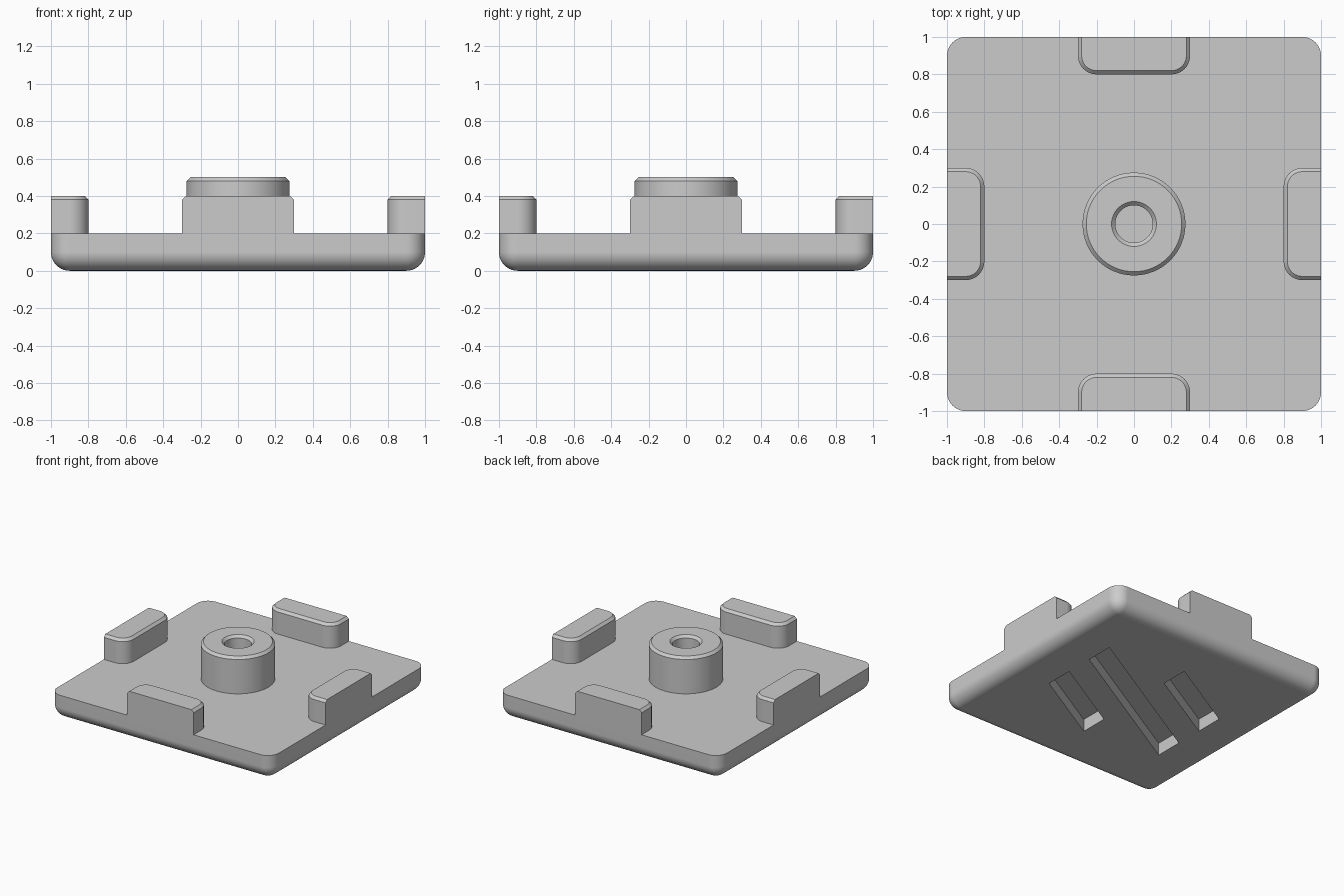
import bpy, bmesh, math
from mathutils import Matrix, Vector

if "Cube" in bpy.data.objects:
    bpy.data.objects.remove(bpy.data.objects["Cube"], do_unlink=True)

grey = bpy.data.materials.new("plain_grey")
grey.use_nodes = True
GREY = (0.6, 0.6, 0.6, 1)
grey.diffuse_color = GREY
grey.node_tree.nodes["Principled BSDF"].inputs["Base Color"].default_value = GREY

PLATE_TOP = 0.2
CHAMFER = 0.02


def add_object(name, bm):
    bmesh.ops.recalc_face_normals(bm, faces=bm.faces)
    mesh = bpy.data.meshes.new(name)
    bm.to_mesh(mesh)
    bm.free()
    obj = bpy.data.objects.new(name, mesh)
    obj.data.materials.append(grey)
    bpy.context.collection.objects.link(obj)
    return obj


def select_only(obj):
    bpy.ops.object.select_all(action='DESELECT')
    obj.select_set(True)
    bpy.context.view_layer.objects.active = obj


def finish(obj):
    select_only(obj)
    bpy.ops.object.shade_smooth_by_angle(angle=math.radians(30))
    normals = obj.modifiers.new("flat_normals", 'WEIGHTED_NORMAL')
    normals.keep_sharp = True


def bridge(bm, lower, upper):
    count = len(lower)
    for i in range(count):
        j = (i + 1) % count
        bm.faces.new((lower[i], lower[j], upper[j], upper[i]))


# Base plate: rounded everywhere except around its top face
bm = bmesh.new()
bmesh.ops.create_cube(bm, size=1, matrix=Matrix.Translation((0, 0, PLATE_TOP / 2))
                      @ Matrix.Diagonal((2, 2, PLATE_TOP, 1)))
rounded = [e for e in bm.edges if min(v.co.z for v in e.verts) < 0.01]
bmesh.ops.bevel(bm, geom=rounded, offset=0.1, segments=10, profile=0.5, affect='EDGES')
base = add_object("base_plate", bm)

# Slanted slots in the underside: start x, end x, offset in y
slope = math.tan(math.radians(30))
half_width = 0.1 / math.cos(math.radians(30))
shift = 4 * half_width
bm = bmesh.new()
for x0, x1, dy in ((-0.65, 0.65, 0), (0, 0.65, -shift), (-0.65, 0, shift)):
    rings = []
    for z in (-0.1, 0.1):
        rings.append([bm.verts.new((x, x * slope + dy + side * half_width, z))
                      for x, side in ((x0, -1), (x1, -1), (x1, 1), (x0, 1))])
    bridge(bm, *rings)
    for ring in rings:
        bm.faces.new(ring)
cutter = add_object("slot_cutter", bm)
cutter.hide_render = True

cut = base.modifiers.new("slots", 'BOOLEAN')
cut.operation = 'DIFFERENCE'
cut.solver = 'EXACT'
cut.object = cutter
select_only(base)
bpy.ops.object.modifier_apply(modifier=cut.name)
bpy.data.objects.remove(cutter, do_unlink=True)
finish(base)

# Central hub: chamfered ring with a bore
bm = bmesh.new()
profile = [(0.275, PLATE_TOP), (0.275, 0.48), (0.255, 0.5),
           (0.12, 0.5), (0.1, 0.48), (0.1, PLATE_TOP)]
points = [bm.verts.new((r, 0, z)) for r, z in profile]
edges = [bm.edges.new(pair) for pair in zip(points, points[1:])]
bmesh.ops.spin(bm, geom=points + edges, cent=(0, 0, 0), axis=(0, 0, 1),
               angle=math.tau, steps=64, use_merge=True)
bmesh.ops.remove_doubles(bm, verts=bm.verts, dist=0.0001)
finish(add_object("hub", bm))


# Edge tabs: rounded inner corners, chamfered top, flush outer face
def tab_outline(inset):
    radius = 0.1 - inset
    outline = [(-0.3 + inset, -1), (0.3 - inset, -1)]
    for centre, start in ((0.2, 0), (-0.2, 90)):
        for step in range(11):
            a = math.radians(start + 9 * step)
            outline.append((centre + radius * math.cos(a), -0.9 + radius * math.sin(a)))
    return outline


def make_tab(name, turn):
    bm = bmesh.new()
    rotation = Matrix.Rotation(math.radians(turn), 4, 'Z')
    rings = []
    for z, inset in ((PLATE_TOP, 0), (0.4 - CHAMFER, 0), (0.4, CHAMFER)):
        rings.append([bm.verts.new(rotation @ Vector((x, y, z)))
                      for x, y in tab_outline(inset)])
    for lower, upper in zip(rings, rings[1:]):
        bridge(bm, lower, upper)
    bm.faces.new(rings[0])
    bm.faces.new(rings[-1])
    finish(add_object(name, bm))


for index, side in enumerate(("front", "left", "back", "right")):
    make_tab(side + "_tab", 90 * index)
